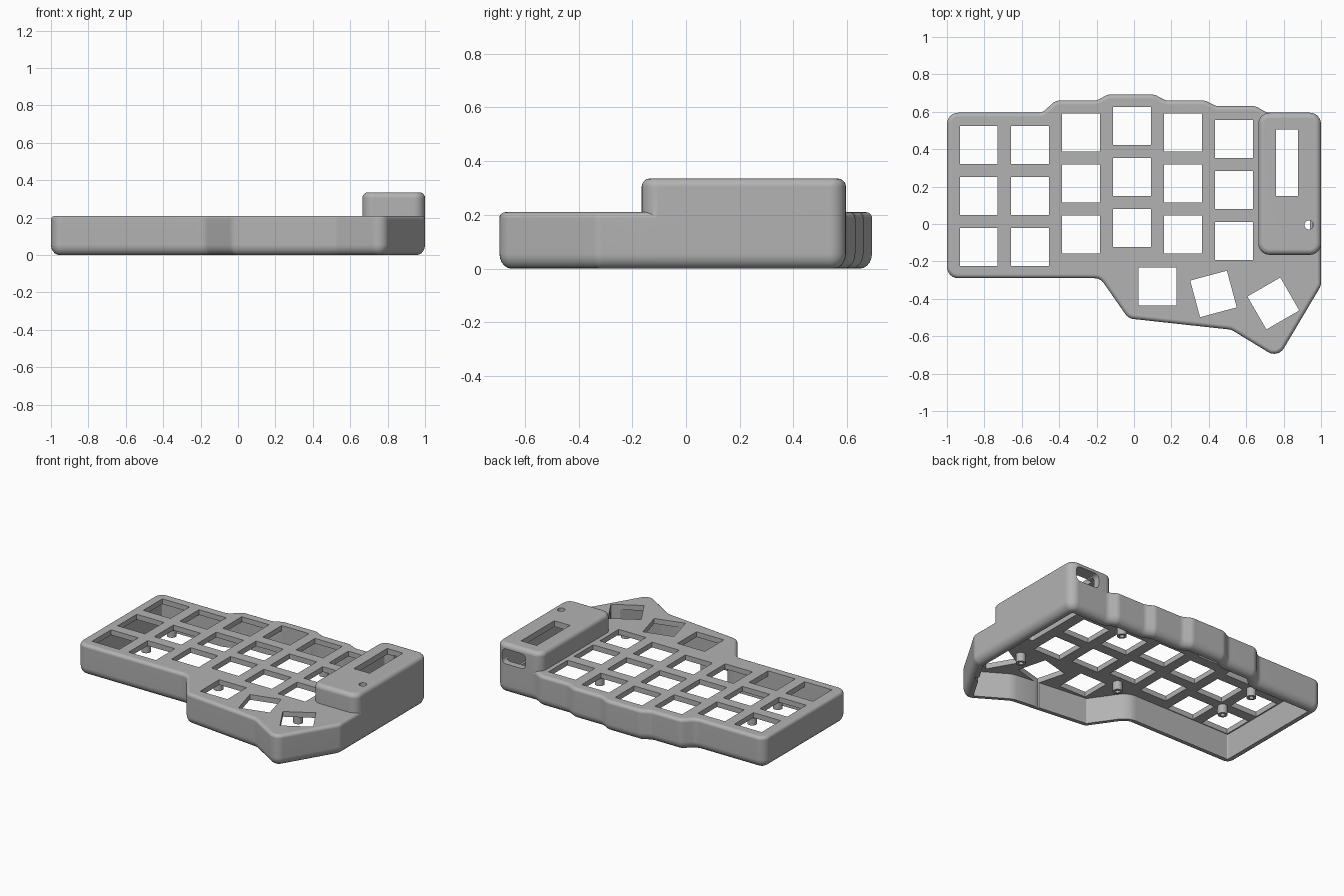
import bpy, math
from mathutils import Vector, Matrix

if "Cube" in bpy.data.objects:
    bpy.data.objects.remove(bpy.data.objects["Cube"], do_unlink=True)

grey = bpy.data.materials.new("case grey")
grey.use_nodes = True
COLOR = (0.45, 0.45, 0.45, 1)
grey.diffuse_color = COLOR
grey.node_tree.nodes["Principled BSDF"].inputs["Base Color"].default_value = COLOR


def outline(points, radius, inset, steps=6):
    """Counter-clockwise polygon, moved inward and with rounded corners."""
    pts = [Vector(p) for p in points]
    loop = []
    for i, p in enumerate(pts):
        a = (p - pts[i - 1]).normalized()
        b = (pts[(i + 1) % len(pts)] - p).normalized()
        na, nb = Vector((-a.y, a.x)), Vector((-b.y, b.x))
        turn = math.atan2(a.cross(b), a.dot(b))
        mid = (na + nb).normalized()
        corner = p + mid * inset / math.cos(turn / 2)
        sign = 1 if turn > 0 else -1
        r = max(radius - sign * inset, 0.008)
        centre = corner + mid * sign * r / math.cos(turn / 2)
        for k in range(steps + 1):
            spoke = Matrix.Rotation(turn * k / steps, 2) @ (-na * sign * r)
            loop.append(centre + spoke)
    return loop


def make(name, verts, faces):
    mesh = bpy.data.meshes.new(name)
    mesh.from_pydata(verts, [], faces)
    mesh.materials.append(grey)
    obj = bpy.data.objects.new(name, mesh)
    bpy.context.collection.objects.link(obj)
    return obj


def loft(name, points, radius, layers):
    """Stack the outline at each (height, inset) layer and cap both ends."""
    verts, faces = [], []
    for z, inset in layers:
        verts += [(v.x, v.y, z) for v in outline(points, radius, inset)]
    n = len(verts) // len(layers)
    for j in range(len(layers) - 1):
        for i in range(n):
            k = (i + 1) % n
            faces.append((j * n + i, j * n + k, j * n + n + k, j * n + n + i))
    faces += [tuple(reversed(range(n))), tuple(range(len(verts) - n, len(verts)))]
    return make(name, verts, faces)


def rect(x0, x1, y0, y1):
    return [(x0, y0), (x1, y0), (x1, y1), (x0, y1)]


def rounded_top(top, r, steps=5):
    angles = [math.pi / 2 * k / steps for k in range(steps + 1)]
    return [(top - r + r * math.sin(a), r - r * math.cos(a)) for a in angles]


def block(name, x, y, z, size, turn=0):
    bpy.ops.mesh.primitive_cube_add(size=1, location=(x, y, z), rotation=(0, 0, turn))
    obj = bpy.context.object
    obj.name = name
    obj.scale = size
    return obj


def tube(name, x, y, z, r, depth):
    bpy.ops.mesh.primitive_cylinder_add(vertices=24, radius=r, depth=depth, location=(x, y, z))
    obj = bpy.context.object
    obj.name = name
    obj.data.materials.append(grey)
    return obj


def combine(target, tool, operation="DIFFERENCE"):
    tool.hide_render = True
    mod = target.modifiers.new("combine", "BOOLEAN")
    mod.operation, mod.object, mod.solver = operation, tool, "EXACT"
    bpy.context.view_layer.objects.active = target
    bpy.ops.object.modifier_apply(modifier=mod.name)
    bpy.data.objects.remove(tool, do_unlink=True)


def smooth(obj, angle=28):
    bpy.ops.object.select_all(action="DESELECT")
    obj.select_set(True)
    bpy.context.view_layer.objects.active = obj
    bpy.ops.object.shade_smooth_by_angle(angle=math.radians(angle))
    obj.modifiers.new("even shading", "WEIGHTED_NORMAL").keep_sharp = True


# Case body: stepped rear edge, thumb area at the front
TOP, UNDER, WALL = 0.21, 0.175, 0.06
rim = [(-1, -.29), (-.18, -.29), (-.03, -.505), (.52, -.565), (.77, -.717), (1, -.33),
       (1, .595), (.71, .595), (.65, .63), (.44, .63), (.38, .66), (.17, .66),
       (.11, .692), (-.14, .692), (-.2, .66), (-.42, .66), (-.49, .595), (-1, .595)]
bottom = [(.055 * (1 - math.cos(a)), .045 * (1 - math.sin(a)))
          for a in (math.pi / 2 * k / 5 for k in range(6))]
case = loft("keyboard_case", rim, .06, bottom + rounded_top(TOP, .022))

# Raised controller housing
housing = rect(.665, 1, -.165, .595)
combine(case, loft("housing", housing, .06, [(.1, 0)] + rounded_top(.335, .03)), "UNION")

# Hollow interior, open underneath
combine(case, loft("cavity", rim, .06, [(-.1, WALL), (UNDER, WALL)]))
combine(case, loft("housing_cavity", housing, .06, [(.12, .045), (.295, .045)]))

# Key openings: six staggered columns and three thumb keys
PITCH, KEY = .273, .203
keys = []
for col, y in enumerate((.423, .423, .49, .525, .49, .455)):
    keys += [(-.83 + PITCH * col, y - PITCH * row, 0) for row in range(3)]
keys += [(.125, -.335, 0), (.425, -.374, 15), (.745, -.425, 30)]
for x, y, turn in keys:
    combine(case, block("key_cutter", x, y, .1, (KEY, KEY, .28), math.radians(turn)))

# Display window, reset hole and rear cable slot
combine(case, block("window_cutter", .818, .328, .3, (.117, .355, .15)))
combine(case, tube("reset_cutter", .935, -.005, .3, .024, .15))
slot = loft("slot_cutter", rect(-.088, .088, -.05, .05), .03, [(-.08, 0), (.08, 0)])
slot.location, slot.rotation_euler = (.868, .58, .25), (math.pi / 2, 0, 0)
bpy.context.view_layer.update()
combine(case, slot)
smooth(case)

# Screw posts under the plate
for x, y in ((-.695, .014), (-.695, .287), (-.02, -.18), (.655, -.295), (.395, .355)):
    post = tube("screw_post", x, y, .15, .03, .07)
    combine(post, tube("screw_bore", x, y, .13, .015, .07))
    smooth(post)
